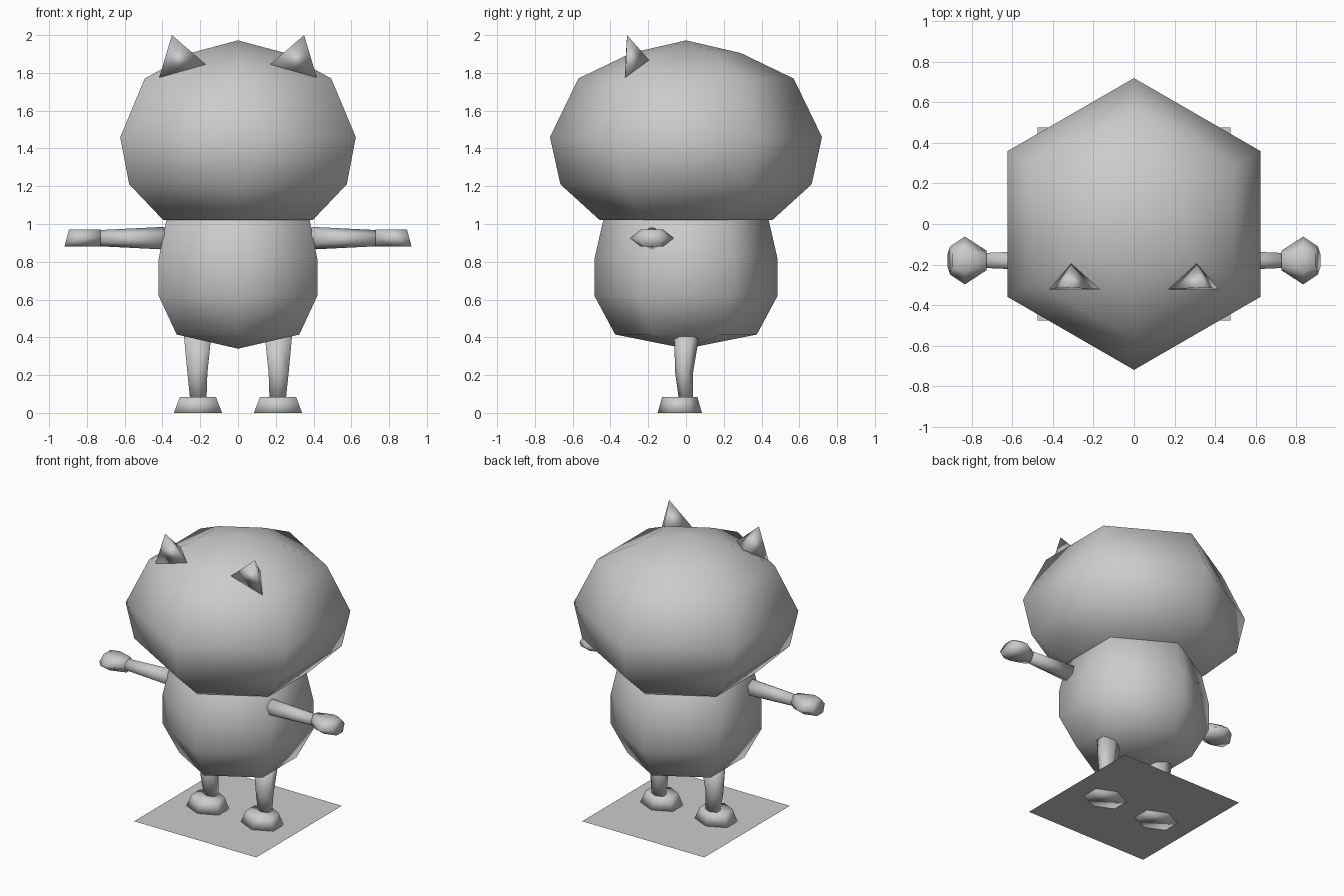
import bpy, bmesh, math
from mathutils import Vector

if "Cube" in bpy.data.objects:
    bpy.data.objects.remove(bpy.data.objects["Cube"])

clay = bpy.data.materials.new("clay_grey")
clay.use_nodes = True
clay.diffuse_color = (0.6, 0.6, 0.6, 1)
clay.node_tree.nodes["Principled BSDF"].inputs["Base Color"].default_value = (0.6, 0.6, 0.6, 1)

X, Y, Z = Vector((1, 0, 0)), Vector((0, 1, 0)), Vector((0, 0, 1))


def hexagon(centre, u, v):
    """Six points; two corners lie along +-u."""
    return [Vector(centre) + u * math.cos(i * math.pi / 3) + v * math.sin(i * math.pi / 3)
            for i in range(6)]


def finish(bm, name, smooth=True):
    bmesh.ops.recalc_face_normals(bm, faces=bm.faces)
    mesh = bpy.data.meshes.new(name)
    bm.to_mesh(mesh)
    bm.free()
    for poly in mesh.polygons:
        poly.use_smooth = smooth
    mesh.materials.append(clay)
    obj = bpy.data.objects.new(name, mesh)
    bpy.context.collection.objects.link(obj)
    return obj


def loft(name, rings, side=1):
    """Skin a list of rings; one-point rings become tips, others get caps."""
    bm = bmesh.new()
    loops = [[bm.verts.new((p.x * side, p.y, p.z)) for p in ring] for ring in rings]
    for a, b in zip(loops, loops[1:]):
        n = max(len(a), len(b))
        for i in range(n):
            j = (i + 1) % n
            quad = [a[i % len(a)], a[j % len(a)], b[j % len(b)], b[i % len(b)]]
            bm.faces.new(list(dict.fromkeys(quad)))
    for end in (loops[0], loops[-1]):
        if len(end) > 2:
            bm.faces.new(end)
    return finish(bm, name)


def turned(name, profile):
    """Six-sided body of (radius, height) pairs."""
    loft(name, [[Z * h] if r == 0 else hexagon(Z * h, Y * r, X * r) for r, h in profile])


# Head and torso
turned("head", [(0.456, 1.02), (0.665, 1.21), (0.72, 1.46), (0.57, 1.77), (0.29, 1.905), (0, 1.972)])
turned("torso", [(0, 0.34), (0.375, 0.415), (0.485, 0.62), (0.485, 0.815), (0.438, 1.02), (0.4, 1.06)])

for side, label in ((1, "left"), (-1, "right")):
    # Ear resting on the head
    base = [Vector(p) for p in ((0.417, -0.322, 1.775), (0.17, -0.322, 1.845), (0.31, -0.195, 1.868))]
    loft(label + "_ear", [base, [Vector((0.35, -0.312, 2.0))]], side)

    # Arm, tapering outward
    loft(label + "_arm", [hexagon((x, -0.18, 0.925), Z * r, Y * r)
                          for x, r in ((0.39, 0.06), (0.73, 0.043))], side)

    # Flattened hand with a slanted end
    hand = [hexagon((x, -0.18, 0.925), Y * w, Z * 0.052 + X * slant)
            for x, w, slant in ((0.727, 0.048, 0), (0.835, 0.118, 0), (0.907, 0.07, -0.014))]
    loft(label + "_hand", hand, side)

    # Leg, slightly bent
    leg = [hexagon((x, y, h), Y * ry, X * rx) for x, y, h, ry, rx in (
        (0.21, 0, 0.07, 0.037, 0.05), (0.215, -0.01, 0.21, 0.047, 0.061),
        (0.214, 0.003, 0.405, 0.066, 0.083))]
    loft(label + "_leg", leg, side)

    # Foot
    foot = [hexagon((0.212, -0.033, h), Y * ry, X * rx)
            for h, ry, rx in ((0, 0.117, 0.147), (0.085, 0.093, 0.11))]
    loft(label + "_foot", foot, side)

# Ground plate
bm = bmesh.new()
bm.faces.new([bm.verts.new((x * 0.476, y * 0.476, 0.003))
              for x, y in ((-1, -1), (1, -1), (1, 1), (-1, 1))])
finish(bm, "floor_plate", smooth=False)
